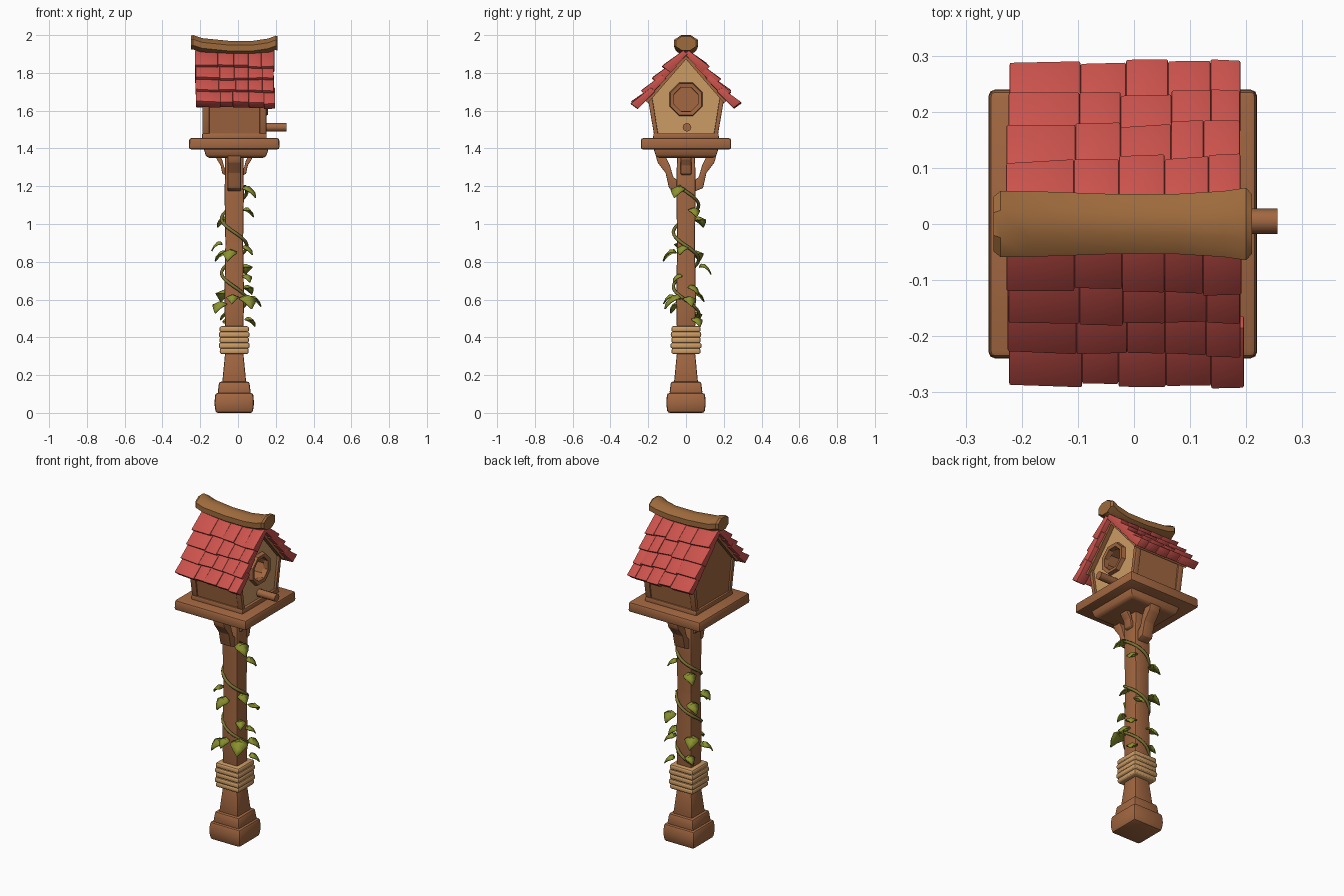
import bpy, bmesh, math, random
from mathutils import Vector

random.seed(4)
if "Cube" in bpy.data.objects:
    bpy.data.objects.remove(bpy.data.objects["Cube"])


def material(name, rgb):
    m = bpy.data.materials.new(name)
    m.use_nodes = True
    m.diffuse_color = (*rgb, 1)
    m.node_tree.nodes["Principled BSDF"].inputs["Base Color"].default_value = (*rgb, 1)
    return m


WOOD = material("brown wood", (0.36, 0.135, 0.052))
LOG = material("golden wood", (0.34, 0.145, 0.045))
TAN = material("pale wood", (0.60, 0.33, 0.13))
RED = material("red shingle", (0.60, 0.085, 0.072))
GREEN = material("leaf green", (0.26, 0.29, 0.028))
STEM = material("vine stem", (0.20, 0.17, 0.035))
PX = -0.02  # post axis


def finish(bm, name, mat, bevel=0.0, smooth=True):
    bmesh.ops.recalc_face_normals(bm, faces=bm.faces)
    if bevel:
        bmesh.ops.bevel(bm, geom=bm.edges[:], offset=bevel, segments=2, profile=0.5, affect='EDGES')
    me = bpy.data.meshes.new(name)
    bm.to_mesh(me)
    bm.free()
    ob = bpy.data.objects.new(name, me)
    bpy.context.collection.objects.link(ob)
    me.materials.append(mat)
    if smooth:
        bpy.ops.object.select_all(action='DESELECT')
        ob.select_set(True)
        bpy.context.view_layer.objects.active = ob
        bpy.ops.object.shade_smooth_by_angle(angle=math.radians(35))
    return ob


def loft(bm, rings):
    """Skin a list of closed rings and cap both ends."""
    vs = [[bm.verts.new(p) for p in r] for r in rings]
    n = len(vs[0])
    for a, b in zip(vs, vs[1:]):
        for i in range(n):
            bm.faces.new((a[i], a[(i + 1) % n], b[(i + 1) % n], b[i]))
    bm.faces.new(vs[0][::-1])
    bm.faces.new(vs[-1])


def square_loft(name, levels, mat, bevel, center=PX):
    """Square column from (z, half width) levels."""
    bm = bmesh.new()
    corners = ((-1, -1), (1, -1), (1, 1), (-1, 1))
    loft(bm, [[(center + h * a, h * b, z) for a, b in corners] for z, h in levels])
    return finish(bm, name, mat, bevel)


def prism(name, yz, x0, x1, mat, bevel=0.0):
    bm = bmesh.new()
    loft(bm, [[(x, y, z) for y, z in yz] for x in (x0, x1)])
    return finish(bm, name, mat, bevel)


# Post and foot
square_loft("foot_block", [(0, 0.098), (0.05, 0.105), (0.105, 0.1)], WOOD, 0.012)
square_loft("foot_step", [(0.1, 0.088), (0.165, 0.08)], WOOD, 0.01)
square_loft("post_taper", [(0.155, 0.064), (0.34, 0.046)], WOOD, 0.007)
square_loft("post", [(0.33, 0.046), (0.6, 0.052), (0.9, 0.047), (1.15, 0.051), (1.37, 0.048)], WOOD, 0.008)

# Rope wrap
for i in range(5):
    z = 0.312 + i * 0.029
    h = (0.078, 0.083, 0.079, 0.082, 0.079)[i]
    square_loft("rope_wrap", [(z, h - 0.004), (z + 0.014, h), (z + 0.031, h - 0.004)], TAN, 0.008)

# Curved brackets under the platform
ARM = [(0.04, 1.17), (0.09, 1.19), (0.108, 1.27), (0.15, 1.325), (0.16, 1.36),
       (0.11, 1.36), (0.085, 1.31), (0.068, 1.25), (0.04, 1.225)]
for k in range(4):
    side = k % 2
    pts = [(0.02 + y * 0.48, 1.36 - (1.36 - z) * 0.55) for y, z in ARM] if side else ARM
    w = 0.028 if side else 0.035
    arm = prism("bracket", pts, -w, w, WOOD, 0.004)
    arm.location.x = PX
    arm.rotation_euler.z = k * math.pi / 2

# Platform
square_loft("platform_support", [(1.35, 0.145), (1.36, 0.16), (1.4, 0.172)], WOOD, 0.006, -0.01)
square_loft("platform", [(1.395, 0.24), (1.455, 0.238)], WOOD, 0.012, -0.02)

# House body with a recessed entrance
GABLE = [(-0.16, 1.45), (0.16, 1.45), (0.19, 1.66), (0, 1.885), (-0.19, 1.66)]
body = prism("house_body", GABLE, -0.178, 0.136, WOOD)
HOLE_Z = 1.66
bpy.ops.mesh.primitive_cylinder_add(vertices=8, radius=0.072, depth=0.3,
                                    location=(0.17, 0, HOLE_Z), rotation=(0, math.pi / 2, 0))
cutter = bpy.context.object
cutter.name = "entrance_cutter"
cutter.hide_render = True
cutter.data.materials.append(WOOD)
mod = body.modifiers.new("entrance", 'BOOLEAN')
mod.object = cutter
mod.solver = 'EXACT'
bpy.context.view_layer.objects.active = body
bpy.ops.object.modifier_apply(modifier="entrance")
bpy.data.objects.remove(cutter)
body.data.materials.append(TAN)
for p in body.data.polygons:
    if p.normal.x > 0.9 and p.center.x > 0.13:
        p.material_index = len(body.data.materials) - 1

# Sill and leaning corner posts
prism("sill", [(-0.175, 1.45), (0.175, 1.45), (0.172, 1.48), (-0.172, 1.48)], -0.19, 0.152, WOOD, 0.005)
for s in (-1, 1):
    for x in (-0.188, 0.114):
        prism("corner_post", [(s * 0.145, 1.46), (s * 0.167, 1.46), (s * 0.203, 1.67), (s * 0.18, 1.68)],
              x, x + 0.036, WOOD, 0.004)

# Entrance ring and perch
bm = bmesh.new()
rings = []
for i in range(8):
    a = (i + 0.5) * math.pi / 4
    rings.append([bm.verts.new((x, r * math.cos(a), HOLE_Z + r * math.sin(a)))
                  for x, r in ((0.125, 0.068), (0.155, 0.069), (0.158, 0.09), (0.125, 0.098))])
for i in range(8):
    for j in range(4):
        a, b = rings[i], rings[(i + 1) % 8]
        bm.faces.new((a[j], a[(j + 1) % 4], b[(j + 1) % 4], b[j]))
finish(bm, "entrance_ring", WOOD)
bpy.ops.mesh.primitive_cylinder_add(vertices=8, radius=0.023, depth=0.135,
                                    location=(0.188, 0.005, 1.512), rotation=(0, math.pi / 2, 0))
perch = bpy.context.object
perch.name = "perch"
perch.data.materials.append(WOOD)
bpy.ops.object.shade_smooth_by_angle(angle=math.radians(50))

# Roof: boards and overlapping shingles
PITCH = math.radians(49)
RIDGE_Z = 1.89


def slope(side, x, s, n):
    return (x, side * (s * math.cos(PITCH) + n * math.sin(PITCH)),
            RIDGE_Z - s * math.sin(PITCH) + n * math.cos(PITCH))


def jit(a):
    return random.uniform(-a, a)


for side in (-1, 1):
    board = [slope(side, 0, s, n)[1:] for s, n in ((0, -0.012), (0.32, -0.012), (0.32, 0.012), (0, 0.012))]
    prism("roof_board", board, -0.2, 0.162, WOOD)
    for row in range(4):
        low = 0.117 + row * 0.087
        cols = [-0.225 + jit(0.005)] + [x + jit(0.008) for x in (-0.1, -0.02, 0.06, 0.13)] + [0.193 + jit(0.005)]
        for x0, x1 in zip(cols, cols[1:]):
            bm = bmesh.new()
            ds, lift = jit(0.006), jit(0.003)
            ends = []
            for x in (x0, x1):
                s = low + ds + x * 0.04 + jit(0.004)
                ends.append([slope(side, x, *p) for p in
                             ((low - 0.13, 0), (s - 0.004, 0.008), (s, 0.058 + lift), (low - 0.13, 0.03))])
            loft(bm, ends)
            finish(bm, "roof_shingle", RED, 0.003)

# Ridge log, sagging in the middle
bm = bmesh.new()
rings = []
for x, top, w in ((-0.25, 1.998, 0.05), (-0.238, 2.0, 0.06), (-0.19, 1.984, 0.06), (-0.05, 1.97, 0.055),
                  (0.08, 1.97, 0.055), (0.16, 1.982, 0.06), (0.2, 1.997, 0.066), (0.21, 1.994, 0.054)):
    angs = [(i + 0.5) * math.pi / 4 for i in range(8)]
    rings.append([(x, 1.06 * w * math.cos(a), top - 0.038 + 0.041 * math.sin(a)) for a in angs])
loft(bm, rings)
finish(bm, "ridge_log", LOG)

# Vine winding round the post
curve = bpy.data.curves.new("vine", 'CURVE')
curve.dimensions = '3D'
curve.bevel_depth = 0.009
curve.bevel_resolution = 1
spl = curve.splines.new('POLY')
N = 60
spl.points.add(N - 1)
for i, p in enumerate(spl.points):
    t = i / (N - 1)
    a = -0.6 + t * 5 * math.pi
    p.co = (PX + 0.067 * math.cos(a), 0.067 * math.sin(a), 1.2 - 0.72 * t, 1)
vine = bpy.data.objects.new("vine", curve)
bpy.context.collection.objects.link(vine)
curve.materials.append(STEM)


def leaf(x, y, z, size):
    """Folded heart leaf that points away from the post and droops."""
    out = Vector((x - PX, y, 0)).normalized()
    side = Vector((-out.y, out.x, 0))
    out = (out + side * jit(0.6)).normalized()
    side = Vector((-out.y, out.x, 0))
    mid = Vector((x, y, z))
    bm = bmesh.new()
    rows = []
    for u, w, h in ((-0.45, 0.08, 0.05), (-0.3, 0.36, 0.22), (0, 0.42, 0.2), (0.3, 0.24, -0.05), (0.5, 0.02, -0.4)):
        c = mid + size * (out * u * 0.8 + Vector((0, 0, h)))
        drop = Vector((0, 0, -0.4 * w * size))
        rows.append([bm.verts.new(c + side * w * size * k + drop * abs(k)) for k in (-1, 0, 1)])
    for a, b in zip(rows, rows[1:]):
        for i in (0, 1):
            bm.faces.new((a[i], a[i + 1], b[i + 1], b[i]))
    ob = finish(bm, "leaf", GREEN)
    ob.modifiers.new("thickness", 'SOLIDIFY').thickness = 0.006


for spot in ((0.06, -0.045, 1.18, 0.1), (0.055, 0.045, 1.07, 0.08), (-0.08, 0.075, 1.02, 0.09),
             (0.05, -0.02, 0.87, 0.08), (-0.11, -0.03, 0.89, 0.08), (-0.045, -0.085, 0.845, 0.1),
             (0.04, 0.1, 0.77, 0.09), (0.05, -0.045, 0.72, 0.07), (0.055, -0.07, 0.6, 0.12),
             (0.09, 0.02, 0.6, 0.09), (-0.1, -0.05, 0.57, 0.1), (-0.03, -0.09, 0.61, 0.08),
             (0.065, 0.06, 0.49, 0.08), (0.055, 0.04, 0.66, 0.08), (-0.09, 0.06, 0.84, 0.09),
             (-0.08, 0.06, 0.63, 0.1), (-0.07, 0.06, 0.52, 0.07)):
    leaf(*spot)
